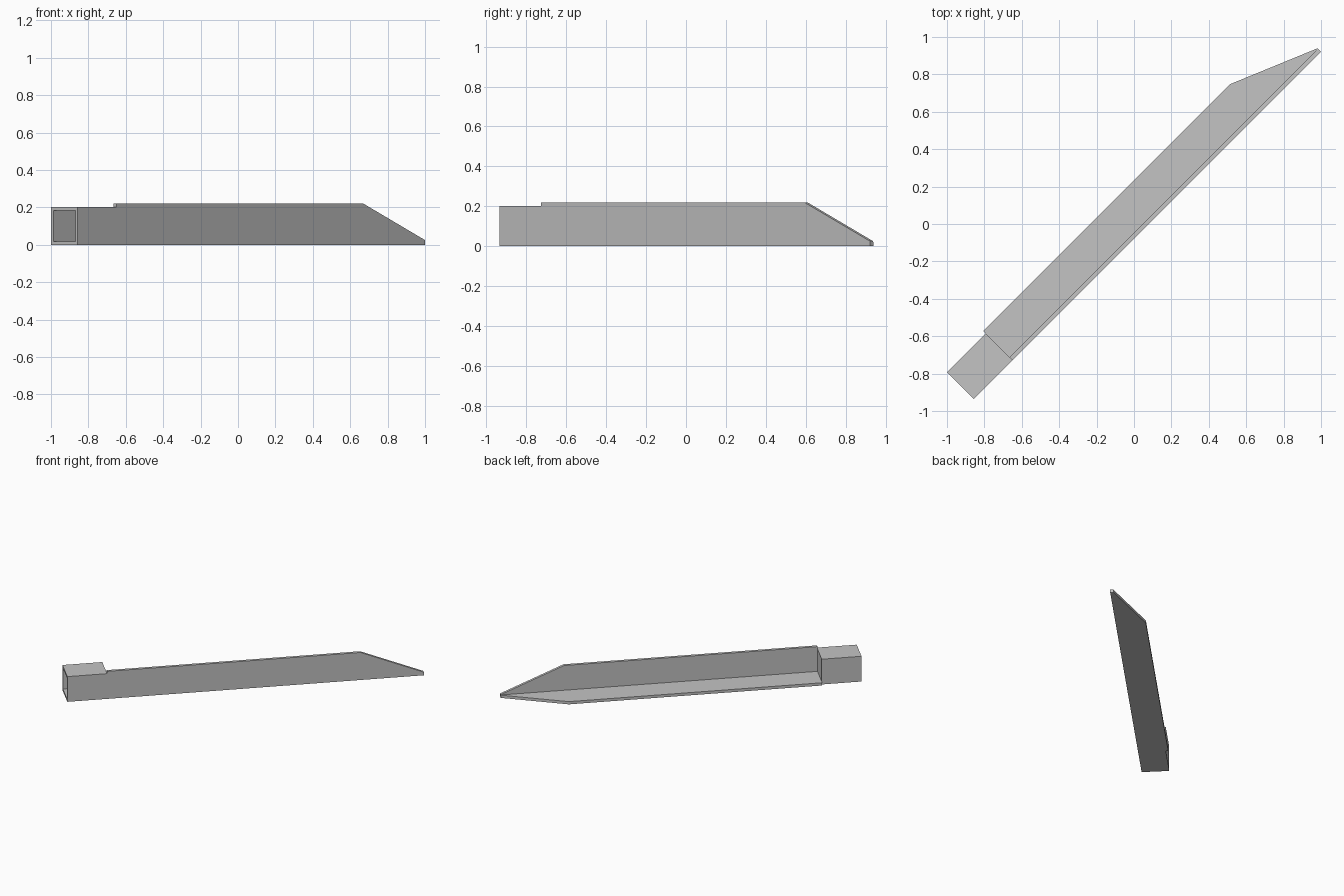
import bpy, bmesh, math
from mathutils import Matrix, Vector

cube = bpy.data.objects.get("Cube")
if cube:
    bpy.data.objects.remove(cube, do_unlink=True)

steel = bpy.data.materials.new("grey steel")
steel.use_nodes = True
GREY = (0.55, 0.55, 0.55, 1)
steel.diffuse_color = GREY
steel.node_tree.nodes["Principled BSDF"].inputs["Base Color"].default_value = GREY

# Everything is built along x, then turned 45 degrees about z
TURN = Matrix.Rotation(math.radians(45), 4, 'Z')
SIDE = -0.055                                # outer face of the upright flange
START, SEAM, BEND, TIP = -1.267, -0.974, 0.893, 1.359
LEG, WALL, TUBE = 0.22, 0.022, 0.202


def finish(bm, name):
    bmesh.ops.recalc_face_normals(bm, faces=bm.faces)
    bm.transform(TURN)
    mesh = bpy.data.meshes.new(name)
    bm.to_mesh(mesh)
    bm.free()
    mesh.materials.append(steel)
    obj = bpy.data.objects.new(name, mesh)
    bpy.context.collection.objects.link(obj)
    return obj


def extrude(bm, points, length):
    """Extrude a y-z profile along x from the seam."""
    face = bm.faces.new([bm.verts.new(p) for p in points])
    new = bmesh.ops.extrude_face_region(bm, geom=[face])["geom"]
    moved = [g for g in new if isinstance(g, bmesh.types.BMVert)]
    bmesh.ops.translate(bm, verts=moved, vec=(length, 0, 0))


def slice_off(bm, point, normal):
    """Cut away what lies beyond a plane and close the cut."""
    cut = bmesh.ops.bisect_plane(bm, geom=bm.verts[:] + bm.edges[:] + bm.faces[:],
                                 plane_co=point, plane_no=normal, clear_outer=True)
    edges = [g for g in cut["geom_cut"] if isinstance(g, bmesh.types.BMEdge)]
    bmesh.ops.holes_fill(bm, edges=edges, sides=0)


# Angle bar: L profile with both flanges cut to a point
bm = bmesh.new()
profile = [(0, 0), (LEG, 0), (LEG, WALL), (WALL, WALL), (WALL, LEG), (0, LEG)]
extrude(bm, [(SEAM, SIDE + y, z) for y, z in profile], TIP - SEAM)
rise = TIP - BEND
drop = LEG - WALL - 0.003
slice_off(bm, Vector((BEND, 0, LEG)), Vector((drop, 0, rise)).normalized())
slice_off(bm, Vector((BEND, SIDE + LEG, 0)), Vector((drop, rise, 0)).normalized())
finish(bm, "angle_bar")

# Square tube socket: open at the outer end, closed at the seam
bm = bmesh.new()
square = [(0, 0), (TUBE, 0), (TUBE, TUBE), (0, TUBE)]
extrude(bm, [(SEAM, SIDE + y, z) for y, z in square], START - SEAM)
bmesh.ops.recalc_face_normals(bm, faces=bm.faces)
mouth = min(bm.faces, key=lambda f: f.calc_center_median().x)
bmesh.ops.inset_region(bm, faces=[mouth], thickness=0.026)
pushed = bmesh.ops.extrude_discrete_faces(bm, faces=[mouth])["faces"][0]
bmesh.ops.translate(bm, verts=pushed.verts[:], vec=(SEAM - START - WALL, 0, 0))
finish(bm, "square_socket")
